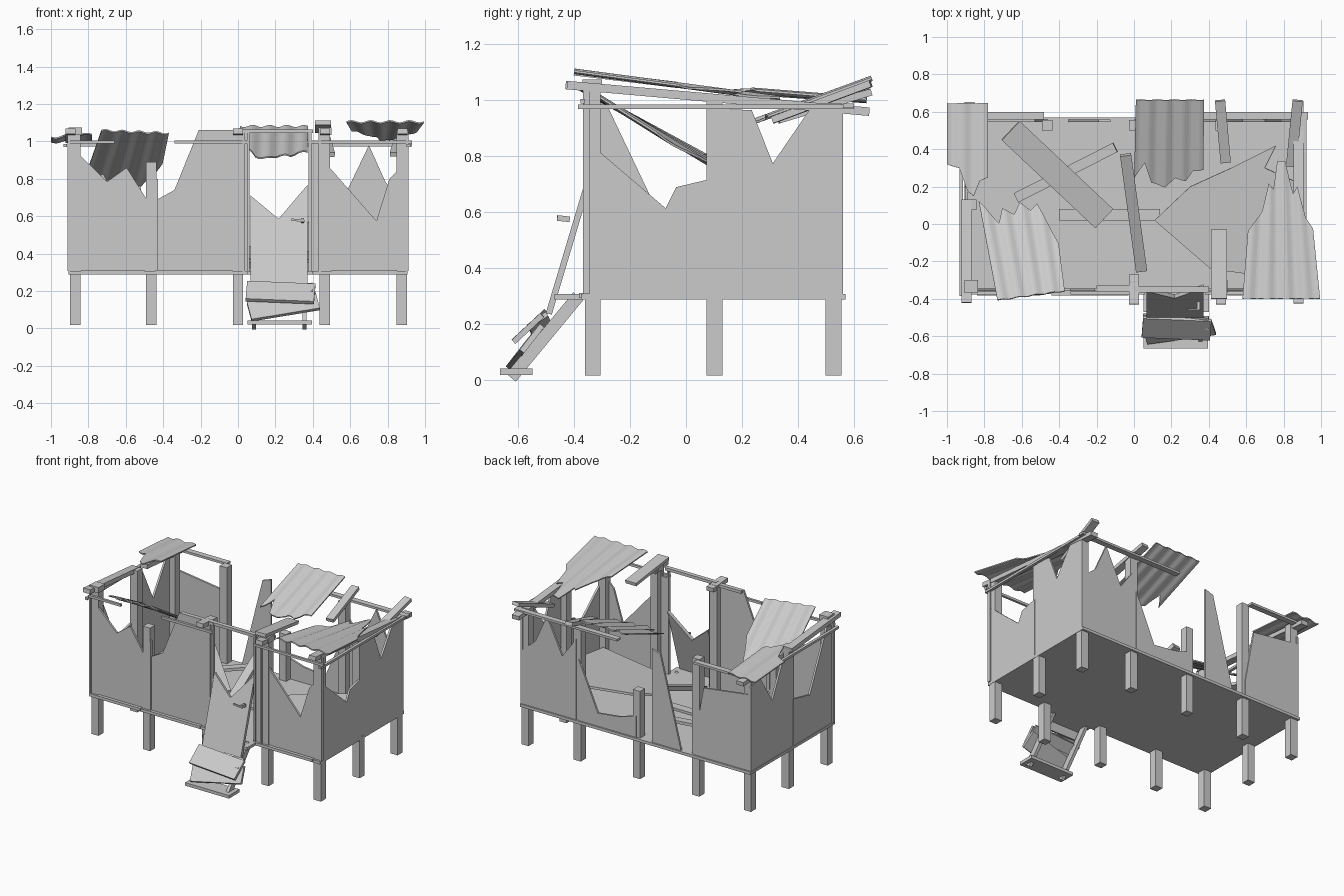
import bpy, bmesh, math
from mathutils import Vector, Matrix

if "Cube" in bpy.data.objects:
    bpy.data.objects.remove(bpy.data.objects["Cube"])

def finish(name, bm):
    bmesh.ops.recalc_face_normals(bm, faces=bm.faces)
    me = bpy.data.meshes.new(name)
    bm.to_mesh(me)
    bm.free()
    ob = bpy.data.objects.new(name, me)
    bpy.context.collection.objects.link(ob)
    return ob

def box(name, x0, x1, y0, y1, z0, z1):
    bm = bmesh.new()
    m = Matrix.Translation(((x0+x1)/2, (y0+y1)/2, (z0+z1)/2)) @ Matrix.Diagonal((x1-x0, y1-y0, z1-z0, 1))
    bmesh.ops.create_cube(bm, size=1, matrix=m)
    return finish(name, bm)

def beam(name, p, q, w, h, roll=0):
    """Plank from p to q: w wide, h thick."""
    p, q = Vector(p), Vector(q)
    d = (q-p).normalized()
    side = d.cross(Vector((0, 0, 1))).normalized()
    side = Matrix.Rotation(roll, 3, d) @ side
    up = side.cross(d)
    bm = bmesh.new()
    r = Matrix((side*w, d*(q-p).length, up*h)).transposed().to_4x4()
    bmesh.ops.create_cube(bm, size=1, matrix=Matrix.Translation((p+q)/2) @ r)
    return finish(name, bm)

def slab(name, pts, origin, U, V, thick):
    """Polygon in the U,V plane, thickened along its normal."""
    o, U, V = Vector(origin), Vector(U), Vector(V)
    n = U.cross(V).normalized()*thick
    bm = bmesh.new()
    f = bm.faces.new([bm.verts.new(o+U*a+V*b-n/2) for a, b in pts])
    ext = bmesh.ops.extrude_face_region(bm, geom=[f])
    bmesh.ops.translate(bm, vec=n, verts=[v for v in ext['geom'] if isinstance(v, bmesh.types.BMVert)])
    return finish(name, bm)

def sheet(name, f0, f1, b1, b0, jag, waves=4, amp=0.006, n=32):
    """Corrugated sheet between four corners; jag gives the torn far edge as (u, v)."""
    f0, f1, b1, b0 = map(Vector, (f0, f1, b1, b0))
    nor = (f1-f0).cross(b0-f0).normalized()
    us = sorted({i/n for i in range(n+1)} | {u for u, v in jag})
    bm = bmesh.new()
    rows = []
    for u in us:
        for (ua, va), (ub, vb) in zip(jag, jag[1:]):
            if ua <= u <= ub:
                v = va + (vb-va)*(u-ua)/(ub-ua)
                break
        a, b = f0.lerp(f1, u), b0.lerp(b1, u)
        off = nor*amp*math.sin(u*waves*2*math.pi)
        rows.append([bm.verts.new(p+off+nor*t) for t in (0, 0.008) for p in (a, a.lerp(b, v))])
    for r, s in zip(rows, rows[1:]):
        for i, j in ((0, 1), (1, 3), (3, 2), (2, 0)):
            bm.faces.new((r[i], r[j], s[j], s[i]))
    for r in (rows[0], rows[-1]):
        bm.faces.new((r[0], r[1], r[3], r[2]))
    return finish(name, bm)

# floor
box("floor", -.905, .905, -.375, .57, .288, .308)

# stilts and posts, several snapped off
def post(x, y, top):
    box("post", x-.028, x+.028, y-.028, y+.028, .018, top)
for x, top in ((-.87, 1.06), (-.465, .89), (0, 1.06), (.465, 1.06), (.875, 1.06)):
    post(x, -.333, top)
for x, top in ((-.87, .99), (-.465, .99), (0, .64), (.465, .99), (.875, .99)):
    post(x, .527, top)
for x in (-.87, .875):
    post(x, .102, 1.02)

# torn wall panels: base corners plus broken top line
def wall(name, tops, side, at):
    B = .3
    pts = [(tops[0][0], B)] + tops + [(tops[-1][0], B)]
    if side == 'x':
        slab(name, pts, (0, at, 0), (1, 0, 0), (0, 0, 1), .014)
    else:
        slab(name, pts, (at, 0, 0), (0, 1, 0), (0, 0, 1), .014)
F, K, L, R = -.352, .553, -.895, .898
wall("front_wall_a", [(-.9, .98), (-.7, .785), (-.595, .86), (-.485, .685)], 'x', F)
wall("front_wall_b", [(-.44, .685), (-.34, .74), (-.21, 1.06), (.05, 1.06)], 'x', F)
wall("front_wall_c", [(.385, .99), (.45, .99), (.49, .86), (.74, .575), (.81, .8), (.905, .9)], 'x', F)
wall("back_wall_a", [(-.9, .85), (-.53, .8), (-.46, .42)], 'x', K)
wall("back_wall_b", [(-.35, .32), (-.19, .95), (-.125, .97)], 'x', K)
wall("back_wall_c", [(.0, .46), (.13, .42), (.3, .4), (.45, .74)], 'x', K)
wall("back_wall_d", [(.47, .88), (.58, .73), (.7, .98), (.79, .78), (.905, .68)], 'x', K)
wall("right_wall_a", [(-.36, .86), (-.073, .615), (-.035, .69), (.09, .72)], 'y', R)
wall("right_wall_b", [(.12, .97), (.235, .965), (.31, .775), (.44, .965), (.56, .965)], 'y', R)
wall("left_wall_a", [(-.36, 1.0), (-.29, 1.0), (-.1, .6), (.085, .64)], 'y', L)
wall("left_wall_b", [(.12, .96), (.2, .96), (.32, .72), (.47, .95), (.56, .9)], 'y', L)

# thin trim rails near the wall tops
for x0, x1 in ((-.91, -.66), (-.34, .06), (.38, .93)):
    box("front_trim", x0, x1, -.376, -.36, .988, 1.005)
for x0, x1 in ((-.91, -.48), (.12, .93)):
    box("back_trim", x0, x1, .56, .6, .972, .988)
for x in (-.925, .91):
    box("side_trim", x-.008, x+.012, -.385, .6, .97, .986)
# floor edge strips and battens
for x0, x1 in ((-.84, -.5), (-.44, -.03), (.5, .85)):
    box("floor_strip", x0, x1, -.382, -.36, .295, .312)
for x in (-.905, -.435, .03, .055, .385, .437, .905):
    box("batten", x-.007, x+.007, -.368, -.345, .308, .8 if x == -.435 else 1.06)
box("door_lintel", .0, .4, -.365, -.335, 1.045, 1.065)
box("front_plate", -.2, .0, -.36, -.33, 1.04, 1.06)

# roof rafters, most broken
def rz(y):
    return 1.055 - .088*(y+.43)
for x, y0, y1 in ((-.895, -.42, .13), (-.88, .2, .65), (0, -.43, -.27),
                  (.465, -.43, -.28), (.88, -.425, .655)):
    beam("rafter", (x, y0, rz(y0)), (x, y1, rz(y1)), .055, .03)
beam("rafter_end", (.49, .33, .93), (.46, .66, 1.03), .055, .025)
beam("rafter_end", (.84, .31, .93), (.875, .66, 1.06), .055, .025)
beam("loose_board", (.455, -.4, 1.1), (.455, -.03, 1.055), .085, .022)
for x in (-.87, .465):
    box("post_cap", x-.035, x+.035, -.37, -.3, 1.035, 1.075)

# corrugated roof sheets
sheet("roof_sheet_left", (-.73, -.41, 1.055), (-.37, -.36, 1.04), (-.43, .1, .75), (-.83, .12, .77),
      [(0, 1), (.22, .78), (.3, .93), (.45, .88), (.55, 1), (.68, .93), (.78, 1), (.88, .8), (1, .55)])
sheet("roof_sheet_right", (.58, -.4, 1.1), (.995, -.4, 1.1), (.92, .35, 1.0), (.64, .35, 1.0),
      [(0, .48), (.2, .62), (.3, .82), (.38, .78), (.45, .98), (.6, .98), (.72, .75), (.8, .8), (.9, .58), (1, .5)])
sheet("roof_sheet_back", (.375, .665, 1.075), (.01, .665, 1.075), (.0, .2, .905), (.37, .2, .905),
      [(0, .8), (.15, .82), (.25, .93), (.4, .9), (.55, 1), (.75, .95), (.85, .72), (1, .9)])
sheet("roof_sheet_corner", (-.78, .645, 1.0), (-1.0, .645, .995), (-1.0, .15, 1.03), (-.78, .15, 1.04),
      [(0, .8), (.2, .84), (.35, 1), (.5, .95), (.7, .7), (1, .66)], waves=2)

# fallen debris inside
slab("fallen_panel", [(.11, .02), (.3, .2), (.52, .3), (.76, .42), (.7, .3), (.88, .22), (.86, -.3), (.41, -.24)],
     (0, 0, .36), (1, 0, .06), (0, 1, .1), .016)
beam("fallen_plank_wide", (-.66, .5, .5), (-.16, .03, .36), .14, .02)
beam("fallen_plank_narrow", (-.63, .14, .33), (-.1, .41, .42), .055, .02)
beam("fallen_rafter", (-.045, .37, .6), (.04, -.25, .34), .06, .03)
box("floor_board", -.4, .14, .02, .08, .308, .325)
beam("wall_prop", (-.43, -.31, .42), (-.435, -.3, .68), .02, .02)

# door leaning out of its frame
slab("door", [(0, 0), (.305, 0), (.305, .55), (.15, .36), (0, .49)],
     (.067, -.49, .238), (1, 0, 0), (0, .286, .958), .022)
beam("handle_plate", (.345, -.415, .575), (.345, -.46, .58), .016, .02)
beam("handle_lever", (.355, -.456, .575), (.285, -.456, .582), .01, .012)

# porch steps, treads broken loose
box("door_sill", .05, .4, -.47, -.37, .288, .308)
for x in (.085, .355):
    beam("stair_stringer", (x, -.625, .01), (x, -.385, .3), .022, .045)
box("bottom_tread", .05, .395, -.665, -.548, .02, .042)
beam("broken_tread", (.045, -.55, .2), (.41, -.565, .185), .14, .02, roll=.75)
beam("broken_tread", (.06, -.6, .09), (.425, -.55, .15), .12, .02, roll=.9)
beam("broken_tread", (.05, -.515, .18), (.4, -.53, .215), .08, .018, roll=.6)
